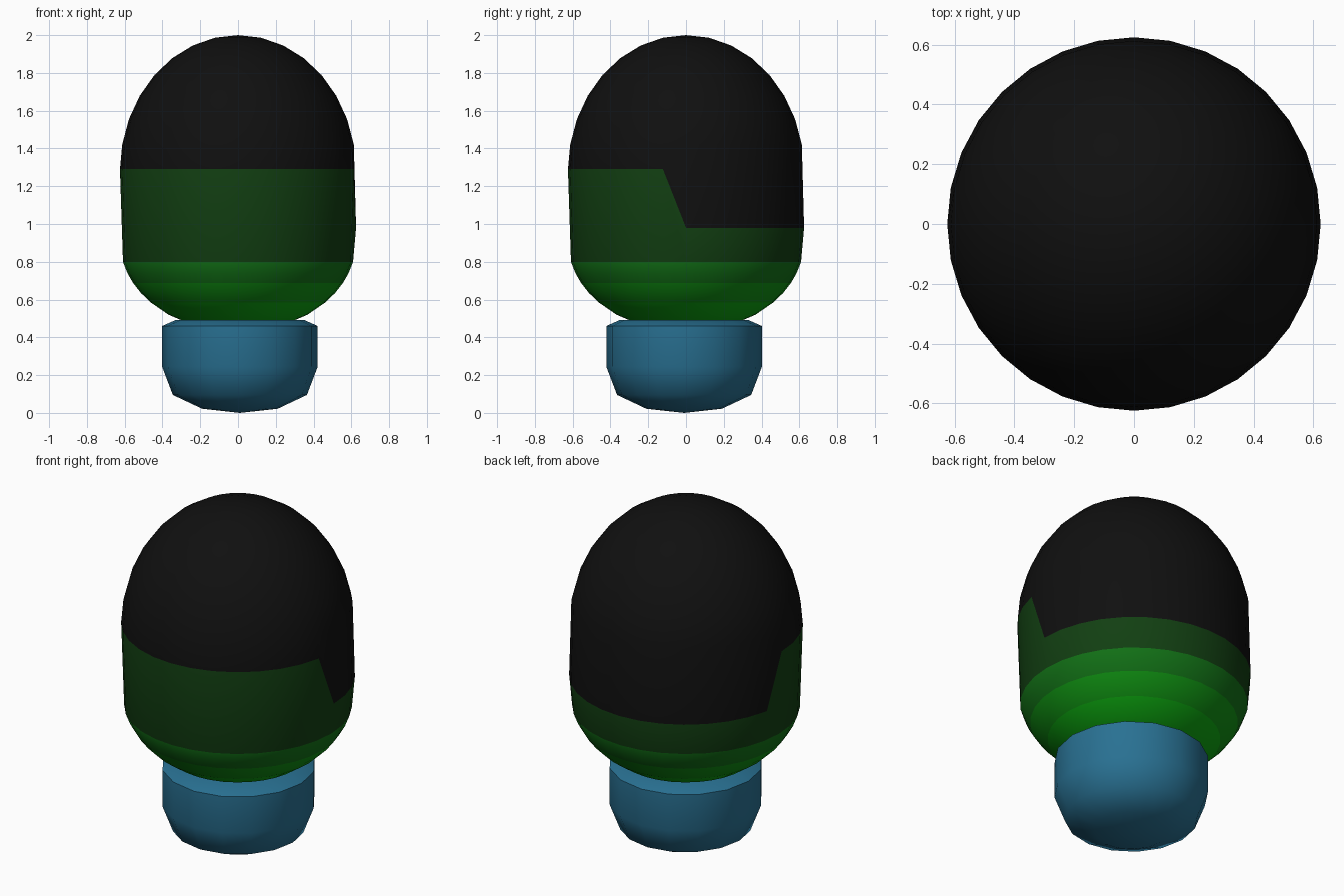
import bpy, bmesh, math

if "Cube" in bpy.data.objects:
    bpy.data.objects.remove(bpy.data.objects["Cube"])


def material(name, rgb):
    m = bpy.data.materials.new(name)
    m.diffuse_color = (*rgb, 1)
    m.use_nodes = True
    m.node_tree.nodes["Principled BSDF"].inputs["Base Color"].default_value = m.diffuse_color
    return m


def lathe(name, profile, sides, mats, face_mats, offset=(0, 0), height=None):
    """Revolve (radius, z) rings from top to bottom; zero radius makes a pole."""
    bm = bmesh.new()
    rings = []
    for k, (r, z) in enumerate(profile):
        if r == 0:
            rings.append([bm.verts.new((*offset, z))] * sides)
            continue
        ring = []
        for i in range(sides):
            a = 2 * math.pi * i / sides
            zz = height(k, i, z) if height else z
            ring.append(bm.verts.new((offset[0] + r * math.cos(a),
                                      offset[1] + r * math.sin(a), zz)))
        rings.append(ring)
    for k in range(len(rings) - 1):
        up, low = rings[k], rings[k + 1]
        for i in range(sides):
            j = (i + 1) % sides
            quad = list(dict.fromkeys((up[i], low[i], low[j], up[j])))
            bm.faces.new(quad).material_index = face_mats[k]
    bmesh.ops.recalc_face_normals(bm, faces=bm.faces)
    me = bpy.data.meshes.new(name)
    bm.to_mesh(me)
    bm.free()
    for m in mats:
        me.materials.append(m)
    ob = bpy.data.objects.new(name, me)
    bpy.context.collection.objects.link(ob)
    bpy.context.view_layer.objects.active = ob
    ob.select_set(True)
    bpy.ops.object.shade_smooth_by_angle(angle=math.radians(50))
    ob.select_set(False)
    return ob


black = material("black", (0.005, 0.005, 0.005))
greens = [material("dark green", (0.006, 0.05, 0.006)),
          material("mid green", (0.006, 0.165, 0.008)),
          material("bright green", (0.005, 0.28, 0.006)),
          material("vivid green", (0.004, 0.39, 0.005))]
blue = material("blue", (0.022, 0.165, 0.29))

# Head: domed top, straight wall, flatter rounded underside
R = 0.625
dome = [(R * math.sin(k * math.pi / 16), 1.28 + 0.72 * math.cos(k * math.pi / 16))
        for k in range(8)]
under = [(R * math.sqrt(max(0, 1 - ((0.908 - z) / 0.48) ** 2)), z)
         for z in (0.80, 0.74, 0.688, 0.635, 0.585, 0.52, 0.465)]
profile = dome + [(R, 1.29)] + under + [(0, 0.43)]
bands = [0] * 8 + [1, 2, 2, 3, 3, 4, 4, 4]


# The cap's rim is high across the front and low around the back
def rim(k, i, z):
    return 0.98 if k == 8 and i < 16 else z


lathe("head", profile, 32, [black] + greens, bands, height=rim)

# Body: rounded cup shape under the head
body = [(0, 0.492), (0.34, 0.492), (0.412, 0.46), (0.412, 0.245), (0.355, 0.095),
        (0.2, 0.022), (0, 0)]
lathe("body", body, 16, [blue], [0] * 6, offset=(0.01, -0.01))
